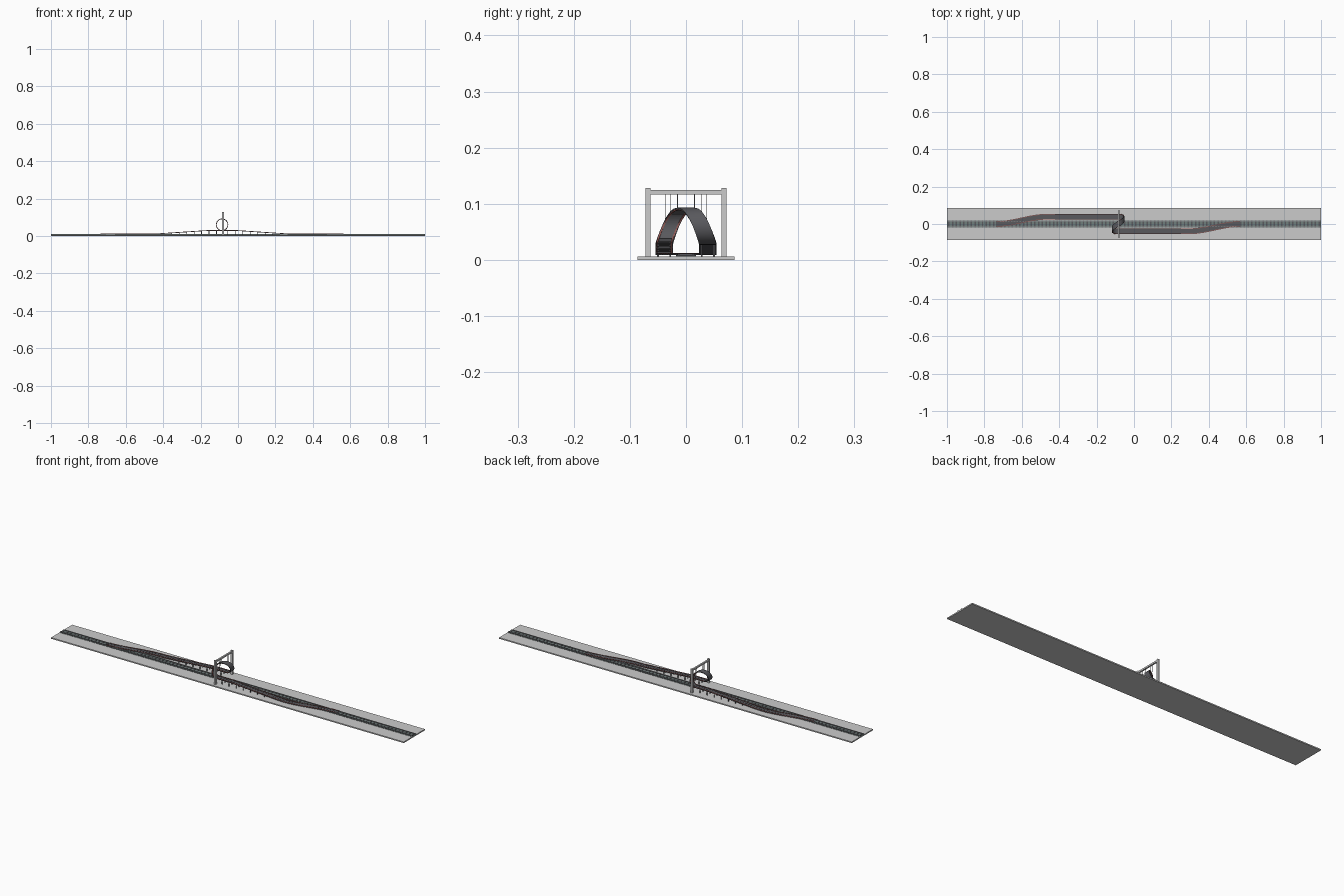
import bpy, bmesh, math
from mathutils import Vector

if "Cube" in bpy.data.objects:
    bpy.data.objects.remove(bpy.data.objects["Cube"])

def mat(name, c):
    m = bpy.data.materials.new(name)
    m.diffuse_color = (*c, 1)
    m.use_nodes = True
    m.node_tree.nodes["Principled BSDF"].inputs["Base Color"].default_value = m.diffuse_color
    return m

DARK = mat("dark_grey", (0.10, 0.10, 0.11))
GREEN = mat("slate_green", (0.16, 0.21, 0.20))
RED = mat("rail_red", (0.30, 0.10, 0.09))
STEEL = mat("steel", (0.28, 0.29, 0.30))

def finish(name, bm, m=None):
    bmesh.ops.recalc_face_normals(bm, faces=bm.faces)
    me = bpy.data.meshes.new(name)
    bm.to_mesh(me)
    bm.free()
    ob = bpy.data.objects.new(name, me)
    bpy.context.collection.objects.link(ob)
    if m:
        me.materials.append(m)
    return ob

HEX = [(0, 1, 2, 3), (7, 6, 5, 4), (0, 4, 5, 1), (1, 5, 6, 2), (2, 6, 7, 3), (3, 7, 4, 0)]

def add_box(bm, c, size, ax=Vector((1, 0, 0)), ay=Vector((0, 1, 0)), az=Vector((0, 0, 1))):
    c = Vector(c)
    vs = []
    for k in (-.5, .5):
        for i, j in ((-.5, -.5), (.5, -.5), (.5, .5), (-.5, .5)):
            vs.append(bm.verts.new(c + ax * size[0] * i + ay * size[1] * j + az * size[2] * k))
    for f in HEX:
        bm.faces.new([vs[i] for i in f])

def boxes(name, items, m=None):
    bm = bmesh.new()
    for c, s in items:
        add_box(bm, c, s)
    return finish(name, bm, m)

# Base and straight ground track
boxes("base_plate", [((0, 0, .003), (2, .172, .006))])
boxes("track_bed", [((0, 0, .0066), (2, .036, .0012))], GREEN)
boxes("ground_sleepers", [((-.99 + .02 * i, 0, .0078), (.008, .036, .0014)) for i in range(100)], DARK)
boxes("ground_rails", [((0, s * .013, .009), (2, .0025, .003)) for s in (-1, 1)], STEEL)

# Stunt track path: merge, ramp, spiral loop, ramp, merge
CX, R, CZ, OFF = -.085, .031, .06, .039

def ramp_z(d):
    t = min(max((d - .08) / .28, 0), 1)
    return CZ - R - (CZ - R - .0105) * t

def side_y(d):
    t = min(max((d - .38) / .27, 0), 1)
    return OFF * (1 - t * t * (3 - 2 * t))

N = 44
left = [Vector((CX - d, side_y(d), ramp_z(d))) for d in [.65 * (1 - i / N) for i in range(N)]]
loop = [Vector((CX + R * math.sin(a), OFF * math.cos(a / 2), CZ - R * math.cos(a)))
        for a in [math.tau * i / 48 for i in range(49)]]
right = [Vector((2 * CX - p.x, -p.y, p.z)) for p in reversed(left)]
path = left + loop + right

frames = []
for i, p in enumerate(path):
    t = (path[min(i + 1, len(path) - 1)] - path[max(i - 1, 0)]).normalized()
    if N <= i <= N + 48:
        a = math.tau * (i - N) / 48
        lat = Vector((0, 1, 0))
        up = Vector((-math.sin(a), 0, math.cos(a)))
    else:
        lat = Vector((-t.y, t.x, 0)).normalized()
        up = t.cross(lat)
    frames.append((p, t, lat, up))

def sweep(name, l0, l1, n0, n1, m):
    bm = bmesh.new()
    rings = [[bm.verts.new(p + lat * l + up * n) for l, n in ((l0, n0), (l1, n0), (l1, n1), (l0, n1))]
             for p, t, lat, up in frames]
    for a, b in zip(rings, rings[1:]):
        for k in range(4):
            bm.faces.new((a[k], a[(k + 1) % 4], b[(k + 1) % 4], b[k]))
    bm.faces.new(rings[0])
    bm.faces.new(rings[-1])
    ob = finish(name, bm, m)
    bpy.context.view_layer.objects.active = ob
    ob.select_set(True)
    bpy.ops.object.shade_smooth_by_angle(angle=math.radians(30))
    ob.select_set(False)

sweep("stunt_deck", -.0155, .0155, -.002, 0, DARK)
sweep("stunt_rail_left", .0115, .014, 0, .002, RED)
sweep("stunt_rail_right", -.014, -.0115, 0, .002, RED)

# Crossbars on the stunt track
bm = bmesh.new()
for i, (p, t, lat, up) in enumerate(frames):
    in_loop = N <= i <= N + 48
    if i % (2 if in_loop else 1) == 0:
        add_box(bm, p + up * .0004, (.003 if in_loop else .006, .031, .0012), t, lat, up)
finish("stunt_crossbars", bm, DARK)

# Posts under the ramps, in pairs
posts = []
for s in (-1, 1):
    for k in range(7):
        d = .03 + .04 * k
        top = ramp_z(d) - .001
        for e in (-.011, .011):
            posts.append(((CX + s * d, -s * OFF + e, (top + .006) / 2), (.003, .003, top - .006 + .006)))
boxes("ramp_posts", posts, DARK)

# Gantry with hangers holding the loop
boxes("gantry_posts", [((CX + .004, s * .068, .067), (.01, .009, .122)) for s in (-1, 1)])
boxes("gantry_beam", [((CX + .004, 0, .121), (.008, .136, .008))])
hang = []
for y, z in ((.037, .066), (.028, .083), (.015, .09)):
    for s in (-1, 1):
        hang.append(((CX + .004, s * y, (z + .119) / 2), (.0012, .0012, .119 - z)))
boxes("hangers", hang, STEEL)
